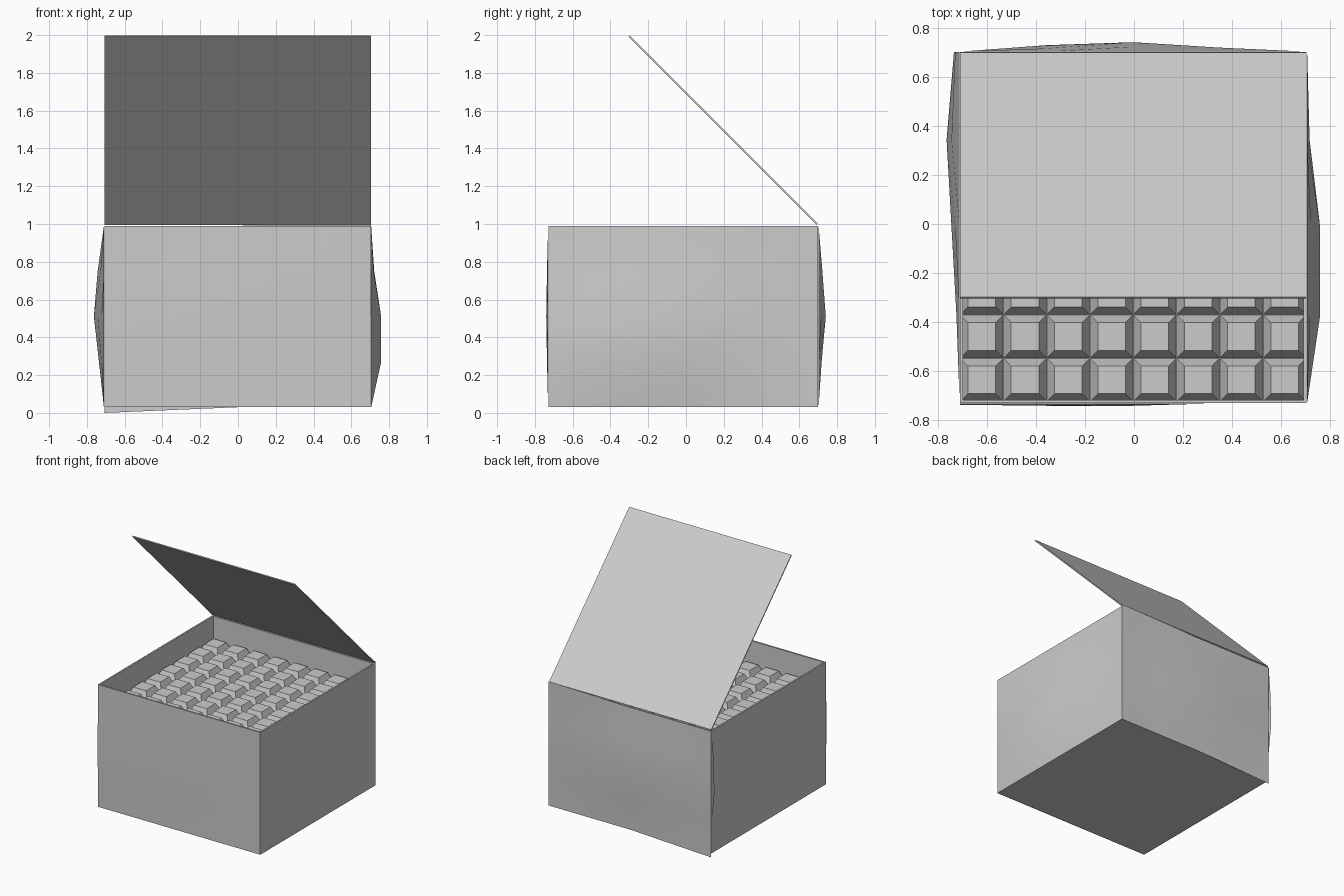
import bpy, bmesh, math
from mathutils import Vector, Matrix

if "Cube" in bpy.data.objects:
    bpy.data.objects.remove(bpy.data.objects["Cube"])

grey = bpy.data.materials.new("plain_grey")
grey.diffuse_color = (0.6, 0.6, 0.6, 1)
grey.use_nodes = True
grey.node_tree.nodes["Principled BSDF"].inputs["Base Color"].default_value = grey.diffuse_color


def make(name, bm, smooth=False):
    mesh = bpy.data.meshes.new(name)
    bm.to_mesh(mesh)
    bm.free()
    mesh.materials.append(grey)
    for p in mesh.polygons:
        p.use_smooth = smooth
    obj = bpy.data.objects.new(name, mesh)
    bpy.context.collection.objects.link(obj)
    return obj


def slab(name, lo, hi):
    lo, hi = Vector(lo), Vector(hi)
    bm = bmesh.new()
    bmesh.ops.create_cube(bm, size=1, matrix=Matrix.Translation((lo + hi) / 2)
                          @ Matrix.Diagonal((hi - lo).to_4d()))
    return make(name, bm)


X0, X1, Y0, Y1 = -0.708, 0.703, -0.728, 0.70
Z0, Z1, T = 0.03, 0.99, 0.012
N = 4


# Outer wall sheets, gently warped: bulge pushes out, lift moves up or down
def wall(name, start, u, length, bulge, lift={}):
    u = Vector(u)
    n = u.cross(Vector((0, 0, 1)))
    bm = bmesh.new()
    grid = [[bm.verts.new(Vector((*start, Z0 + (Z1 - Z0) * j / N + lift.get((i, j), 0)))
                          + u * length * i / N + n * bulge.get((i, j), 0.002))
             for j in range(N + 1)] for i in range(N + 1)]
    for i in range(N):
        for j in range(N):
            bm.faces.new((grid[i][j], grid[i + 1][j], grid[i + 1][j + 1], grid[i][j + 1]))
    make(name, bm, True)


W, D = X1 - X0, Y1 - Y0
wall("front_wall", (X0, Y0), (1, 0, 0), W,
     {(1, 2): .012, (2, 2): .012, (1, 1): .008, (2, 3): .008, (0, 2): .008})
wall("right_wall", (X1, Y0), (0, 1, 0), D,
     {(1, 1): .055, (2, 1): .045, (1, 2): .055, (2, 2): .055,
      (1, 3): .015, (2, 3): .018, (3, 2): .012, (3, 1): .01})
wall("back_wall", (X1, Y1), (-1, 0, 0), W,
     {(2, 2): .04, (3, 2): .028, (1, 2): .018, (2, 1): .018, (2, 3): .022, (3, 3): .015},
     {(4, 0): -.03, (3, 0): -.015, (0, 4): .015, (1, 4): .01})
wall("left_wall", (X0, Y1), (0, -1, 0), D,
     {(0, 2): .025, (1, 2): .055, (2, 2): .035, (3, 2): .015,
      (0, 3): .02, (1, 3): .035, (1, 1): .028, (2, 1): .015, (2, 3): .02})

# Straight inner liners and floor
slab("front_liner", (X0, Y0, Z0), (X1, Y0 + T, Z1))
slab("back_liner", (X0, Y1 - T, Z0), (X1, Y1, Z1))
slab("left_liner", (X0, Y0 + T, Z0), (X0 + T, Y1 - T, Z1))
slab("right_liner", (X1 - T, Y0 + T, Z0), (X1, Y1 - T, Z1))
slab("floor", (X0, Y0, Z0), (X1, Y1, Z0 + T))

# Open lid, hinged on the back rim and leaning forward at 45 degrees
lid = slab("lid", (X0, -1.408, 0), (X1, 0, 0.008))
lid.rotation_euler.x = math.radians(-45)
lid.location = (0, 0.692, 0.996)

# Eight by eight tray of bevelled blocks
bm = bmesh.new()
px, py, low, top, inset = 0.1762, 0.1768, 0.76, 0.83, 0.032
for c in range(8):
    for r in range(8):
        x, y = X0 + c * px, -0.723 + r * py
        rings = [[bm.verts.new((x + (px - d if sx else d), y + (py - d if sy else d), z))
                  for sx, sy in ((0, 0), (1, 0), (1, 1), (0, 1))]
                 for d, z in ((0.001, low), (inset, top))]
        bm.faces.new(rings[1])
        for k in range(4):
            m = (k + 1) % 4
            bm.faces.new((rings[0][k], rings[0][m], rings[1][m], rings[1][k]))
make("blocks", bm)
slab("tray", (X0 + T, Y0 + T, low - 0.01), (X1 - T, Y1 - T, low))
